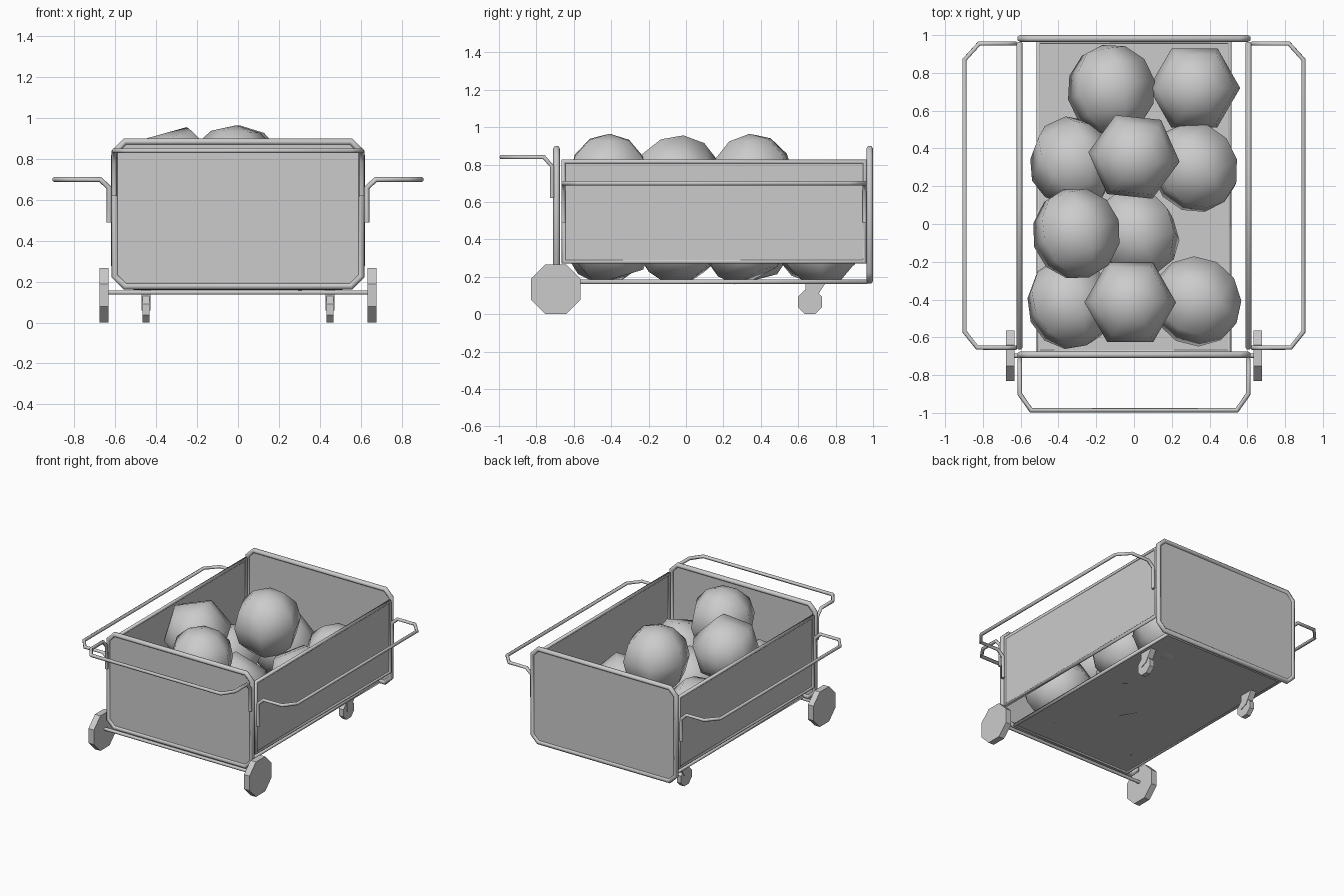
import bpy, bmesh, math
from mathutils import Matrix, Euler

if "Cube" in bpy.data.objects:
    bpy.data.objects.remove(bpy.data.objects["Cube"])

grey = bpy.data.materials.new("plain grey")
grey.diffuse_color = (0.6, 0.6, 0.6, 1)
grey.use_nodes = True
grey.node_tree.nodes["Principled BSDF"].inputs["Base Color"].default_value = grey.diffuse_color


def tube(name, pts, r, cyclic=False):
    cu = bpy.data.curves.new(name, 'CURVE')
    cu.dimensions = '3D'
    cu.bevel_depth = r
    cu.bevel_resolution = 1
    cu.use_fill_caps = True
    sp = cu.splines.new('POLY')
    sp.points.add(len(pts) - 1)
    for p, co in zip(sp.points, pts):
        p.co = (*co, 1)
    sp.use_cyclic_u = cyclic
    sp.use_smooth = True
    cu.materials.append(grey)
    ob = bpy.data.objects.new(name, cu)
    bpy.context.collection.objects.link(ob)
    return ob


def mesh_object(name, bm, smooth=False):
    bmesh.ops.recalc_face_normals(bm, faces=bm.faces)
    for f in bm.faces:
        f.smooth = smooth
    me = bpy.data.meshes.new(name)
    bm.to_mesh(me)
    bm.free()
    me.materials.append(grey)
    ob = bpy.data.objects.new(name, me)
    bpy.context.collection.objects.link(ob)
    return ob


def plate(name, pts, depth):
    """Flat polygon thickened by the depth vector, centred on its outline."""
    bm = bmesh.new()
    verts = [bm.verts.new([c - d / 2 for c, d in zip(p, depth)]) for p in pts]
    face = bm.faces.new(verts)
    ext = bmesh.ops.extrude_face_region(bm, geom=[face], use_keep_orig=True)
    bmesh.ops.translate(bm, vec=depth,
                        verts=[g for g in ext['geom'] if isinstance(g, bmesh.types.BMVert)])
    return mesh_object(name, bm)


def wheel(name, loc, r, width):
    bm = bmesh.new()
    bmesh.ops.create_cone(bm, cap_ends=True, segments=8, radius1=r, radius2=r, depth=width,
                          matrix=Matrix.Translation(loc) @ Matrix.Rotation(math.pi / 2, 4, 'Y')
                          @ Matrix.Rotation(math.pi / 8, 4, 'Z'))
    return mesh_object(name, bm)


def ball(name, loc, rot):
    bm = bmesh.new()
    turn = Euler([math.radians(a) for a in rot]).to_matrix().to_4x4()
    bmesh.ops.create_uvsphere(bm, u_segments=6, v_segments=6, radius=0.243,
                              matrix=Matrix.Translation(loc) @ turn)
    return mesh_object(name, bm, True)


# End panels with chamfered tube frames
def end_outline(y, x=0.603, z0=0.177, z1=0.885, c=0.05):
    return [(-x, y, z0 + c), (-x + c, y, z0), (x - c, y, z0), (x, y, z0 + c),
            (x, y, z1 - c), (x - c, y, z1), (-x + c, y, z1), (-x, y, z1 - c)]


for side, y in (("front", -0.692), ("back", 0.982)):
    tube(side + "_frame", end_outline(y), 0.018, True)
    plate(side + "_panel", end_outline(y), (0, 0.008, 0))

# Floor plate and frame
floor = [(-0.505, -0.675, 0.172), (0.505, -0.675, 0.172), (0.505, 0.965, 0.172), (-0.505, 0.965, 0.172)]
tube("floor_frame", floor, 0.014, True)
plate("floor_panel", floor, (0, 0, 0.008))

# Axle between the big front wheels
tube("axle", [(-0.65, -0.697, 0.147), (0.65, -0.697, 0.147)], 0.012)

for side, s in (("right", 1), ("left", -1)):
    # Side panel and frame
    x = s * 0.606
    outline = [(x, -0.655, 0.28), (x, 0.955, 0.28), (x, 0.955, 0.816), (x, -0.655, 0.816)]
    tube(side + "_side_frame", outline, 0.016, True)
    plate(side + "_side_panel", outline, (0.008, 0, 0))
    # Side push bar
    y0, y1 = -0.655, 0.955
    tube(side + "_handle",
         [(s * px, py, pz) for px, py, pz in (
             (0.63, y0, 0.49), (0.63, y0, 0.66), (0.675, y0, 0.70), (0.83, y0, 0.70),
             (0.897, y0 + 0.085, 0.70), (0.897, y1 - 0.085, 0.70), (0.82, y1, 0.70),
             (0.675, y1, 0.70), (0.63, y1, 0.66), (0.63, y1, 0.49))], 0.013)
    # Wheels and rear casters
    wheel(side + "_front_wheel", (s * 0.655, -0.697, 0.133), 0.144, 0.046)
    wheel(side + "_caster_wheel", (s * 0.45, 0.663, 0.065), 0.07, 0.036)
    cx = s * 0.45
    plate(side + "_caster_fork", [(cx, 0.64, 0.172), (cx, 0.75, 0.172),
                                  (cx, 0.69, 0.08), (cx, 0.64, 0.06)], (0.045, 0, 0))

# Front push bar
half = [(0.605, -0.716, 0.62), (0.605, -0.716, 0.79), (0.605, -0.76, 0.84),
        (0.605, -0.90, 0.84), (0.545, -0.986, 0.84)]
tube("front_handle", half + [(-x, y, z) for x, y, z in reversed(half)], 0.013)

# Balls: lower layer then the three on top
balls = [
    ((-0.34, -0.42, 0.398), (80, 10, 20)), ((0.33, -0.41, 0.398), (85, 15, 60)),
    ((0.01, -0.05, 0.398), (75, 0, 30)), ((-0.32, 0.33, 0.398), (60, 20, 10)),
    ((0.32, 0.30, 0.398), (85, 10, 40)), ((-0.12, 0.71, 0.398), (85, 15, 10)),
    ((0.32, 0.72, 0.398), (4, 3, 30)),
    ((-0.02, -0.415, 0.722), (0, 3, 30)), ((-0.305, -0.05, 0.722), (85, 15, 15)),
    ((0.0, 0.355, 0.722), (4, 0, 24)),
]
for i, (loc, rot) in enumerate(balls):
    ball("ball_%d" % (i + 1), loc, rot)
